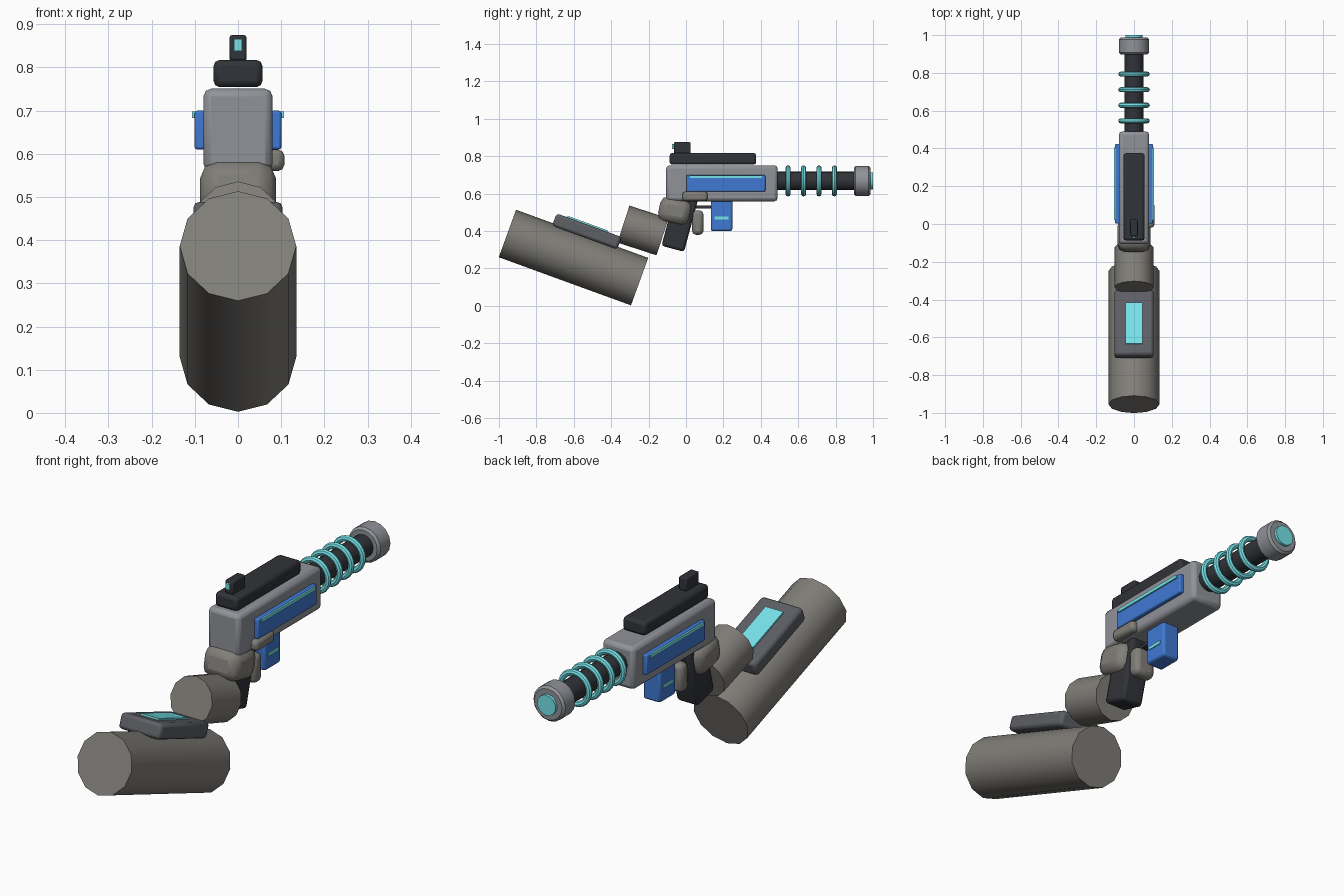
import bpy
from math import radians

if "Cube" in bpy.data.objects:
    bpy.data.objects.remove(bpy.data.objects["Cube"])


def mat(name, r, g, b):
    m = bpy.data.materials.new(name)
    m.diffuse_color = (r, g, b, 1)
    m.use_nodes = True
    m.node_tree.nodes["Principled BSDF"].inputs["Base Color"].default_value = m.diffuse_color
    return m


SLEEVE = mat("sleeve_grey", 0.22, 0.21, 0.19)
SHELL = mat("shell_grey", 0.28, 0.29, 0.32)
PAD = mat("pad_grey", 0.11, 0.115, 0.13)
BLACK = mat("black", 0.03, 0.033, 0.04)
BLUE = mat("blue", 0.05, 0.19, 0.65)
CYAN = mat("cyan", 0.18, 0.77, 0.82)


def finish(name, m, bevel=0, segs=2):
    o = bpy.context.object
    o.name = name
    o.data.materials.append(m)
    if bevel:
        b = o.modifiers.new("bevel", 'BEVEL')
        b.width, b.segments, b.limit_method = bevel, segs, 'ANGLE'
        b.angle_limit = radians(40)
    bpy.ops.object.shade_smooth_by_angle(angle=radians(35))
    return o


def box(name, loc, size, m, bevel=0, tilt=0, segs=2):
    bpy.ops.mesh.primitive_cube_add(size=1, location=loc, rotation=(radians(tilt), 0, 0))
    bpy.context.object.scale = size
    bpy.ops.object.transform_apply(location=False, rotation=False, scale=True)
    return finish(name, m, bevel, segs)


def tube(name, y, z, r, length, m, tilt=0, sides=12, bevel=0):
    # cylinder lying along y, nose dropped by tilt degrees
    bpy.ops.mesh.primitive_cylinder_add(vertices=sides, radius=r, depth=length,
                                        location=(0, y, z), rotation=(radians(90 - tilt), 0, 0))
    return finish(name, m, bevel, 1)


# Arm
tube("forearm", -0.6015, 0.258, 0.135, 0.752, SLEEVE, tilt=20)
tube("wrist", -0.23, 0.403, 0.104, 0.22, SLEEVE, tilt=18)
box("forearm_pad", (0, -0.53, 0.398), (0.207, 0.37, 0.07), PAD, 0.015, tilt=-20)
box("pad_screen", (0, -0.527, 0.436), (0.09, 0.23, 0.012), CYAN, tilt=-20)

# Hand
box("palm", (0, -0.06, 0.508), (0.175, 0.17, 0.135), SLEEVE, 0.04, tilt=-12)
box("fingers", (0.01, 0.063, 0.445), (0.10, 0.06, 0.13), SLEEVE, 0.02)
box("thumb", (0.085, 0.048, 0.585), (0.045, 0.135, 0.05), SLEEVE, 0.015)

# Grip, trigger bar and magazine
box("grip", (0, -0.032, 0.45), (0.11, 0.125, 0.30), BLACK, 0.015, tilt=-15)
box("trigger_bar", (0, 0.12, 0.528), (0.03, 0.19, 0.016), BLACK)
box("magazine", (0, 0.19, 0.485), (0.085, 0.115, 0.17), BLUE, 0.01)
box("magazine_stripe", (0, 0.19, 0.469), (0.093, 0.075, 0.015), CYAN)

# Receiver, top rail and rear sight
box("receiver", (0, 0.192, 0.655), (0.16, 0.597, 0.192), SHELL, 0.018)
box("top_rail", (0, 0.144, 0.786), (0.113, 0.463, 0.063), BLACK, 0.014)
box("sight", (0, -0.02, 0.845), (0.04, 0.09, 0.06), BLACK, 0.006)
box("sight_light", (0, -0.068, 0.852), (0.018, 0.014, 0.027), CYAN)

# Side panels with glowing strips
for side, x in (("left", -1), ("right", 1)):
    box(side + "_panel", (x * 0.088, 0.213, 0.655), (0.025, 0.422, 0.09), BLUE, 0.006)
    box(side + "_strip", (x * 0.1, 0.213, 0.69), (0.014, 0.385, 0.015), CYAN)

# Barrel, muzzle and coils
tube("barrel", 0.70, 0.668, 0.05, 0.44, BLACK, sides=16)
tube("muzzle", 0.942, 0.668, 0.08, 0.09, SHELL, sides=16, bevel=0.01)
tube("muzzle_glow", 0.985, 0.668, 0.046, 0.03, CYAN, sides=16)
for i in range(4):
    bpy.ops.mesh.primitive_torus_add(major_radius=0.07, minor_radius=0.0135, major_segments=24,
                                     minor_segments=8, location=(0, 0.546 + 0.0825 * i, 0.668),
                                     rotation=(radians(90), 0, 0))
    finish(f"coil_{i + 1}", CYAN)
    bpy.ops.object.shade_smooth()
